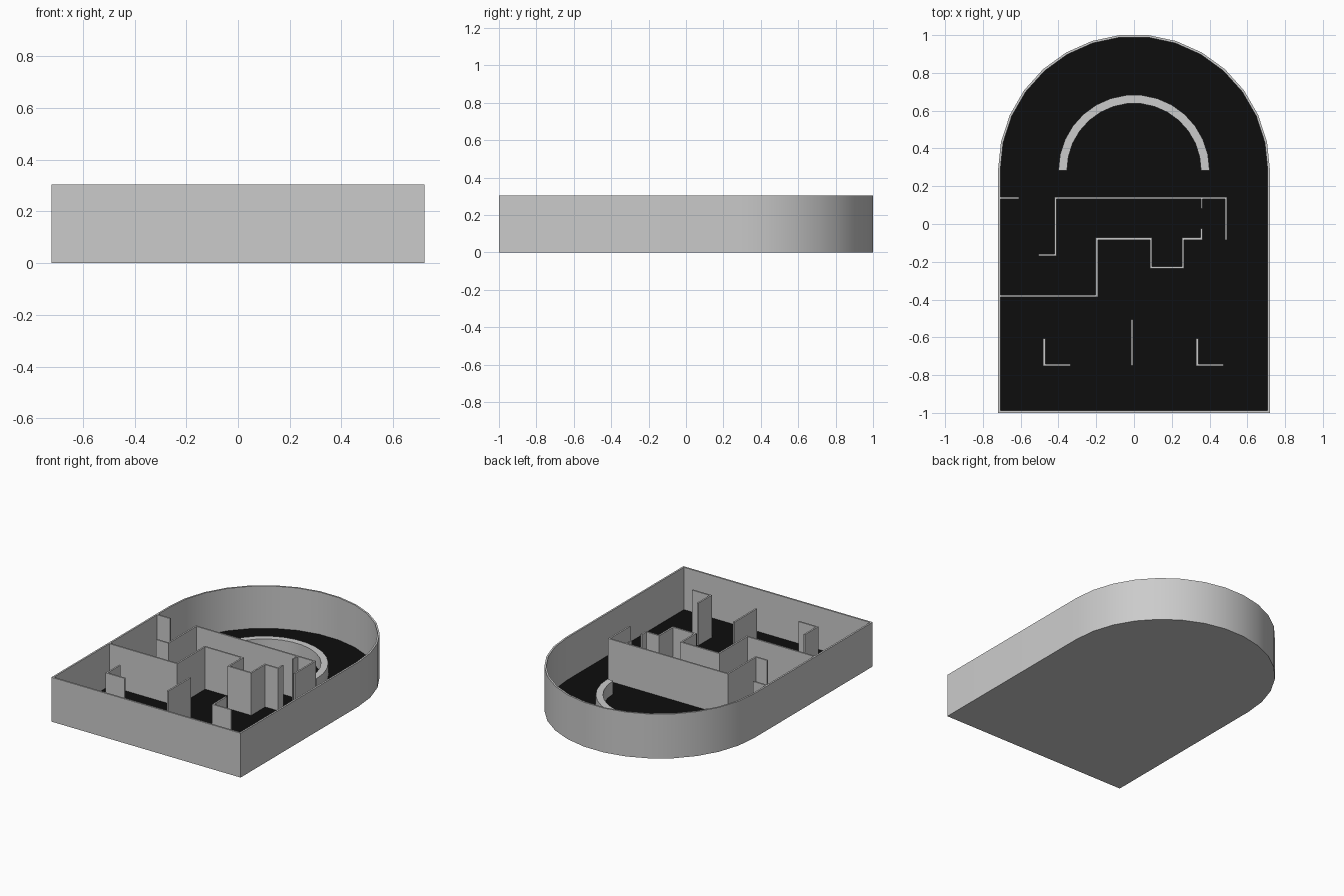
import bpy, bmesh, math
from mathutils import Vector

if "Cube" in bpy.data.objects:
    bpy.data.objects.remove(bpy.data.objects["Cube"])

HEIGHT = 0.305     # wall height
FLOOR = 0.014      # floor top
RIM = 0.012        # outer wall thickness
ARC_Y = 0.284      # centre of the round end
SEGS = 15          # sides per half circle


def loft(name, rings, smooth=False):
    """Skin a stack of (outline, z) rings and cap both ends."""
    bm = bmesh.new()
    loops = [[bm.verts.new((p[0], p[1], z)) for p in pts] for pts, z in rings]
    n = len(loops[0])
    for a, b in zip(loops, loops[1:]):
        for i in range(n):
            j = (i + 1) % n
            bm.faces.new((a[i], a[j], b[j], b[i]))
    bm.faces.new(loops[0][::-1])
    bm.faces.new(loops[-1])
    bmesh.ops.recalc_face_normals(bm, faces=bm.faces)
    mesh = bpy.data.meshes.new(name)
    bm.to_mesh(mesh)
    bm.free()
    obj = bpy.data.objects.new(name, mesh)
    bpy.context.collection.objects.link(obj)
    if smooth:
        bpy.ops.object.select_all(action='DESELECT')
        obj.select_set(True)
        bpy.context.view_layer.objects.active = obj
        bpy.ops.object.shade_smooth_by_angle(angle=math.radians(30))
    return obj


def half_circle(r):
    return [(r * math.cos(math.pi * i / SEGS), ARC_Y + r * math.sin(math.pi * i / SEGS))
            for i in range(SEGS + 1)]


def arch(inset):
    r = 0.72 - inset
    return [(-r, -1 + inset), (r, -1 + inset)] + half_circle(r)


def wall(name, path, width=0.011):
    """Full-height wall of constant width with mitred corners."""
    pts = [Vector(p) for p in path]
    dirs = [(b - a).normalized() for a, b in zip(pts, pts[1:])]
    left, right = [], []
    for i, p in enumerate(pts):
        d0, d1 = dirs[max(i - 1, 0)], dirs[min(i, len(dirs) - 1)]
        n0, n1 = Vector((-d0.y, d0.x)), Vector((-d1.y, d1.x))
        off = (n0 + n1) / (1 + n0.dot(n1)) * width / 2
        left.append(p + off)
        right.append(p - off)
    outline = left + right[::-1]
    return loft(name, [(outline, FLOOR), (outline, HEIGHT)])


# Outer tray: bottom, outer wall, rim and inner wall in one shell
loft("outer_shell", [(arch(0), 0), (arch(0), HEIGHT),
                     (arch(RIM), HEIGHT), (arch(RIM), 0.008)], smooth=True)

# Dark floor
floor = loft("floor", [(arch(RIM), 0.008), (arch(RIM), FLOOR)])
black = bpy.data.materials.new("black")
black.diffuse_color = (0.004, 0.004, 0.004, 1)
black.use_nodes = True
black.node_tree.nodes["Principled BSDF"].inputs["Base Color"].default_value = black.diffuse_color
floor.data.materials.append(black)

# Low curved bench in the round end
bench = half_circle(0.40) + half_circle(0.355)[::-1]
loft("curved_bench", [(bench, FLOOR), (bench, 0.105)], smooth=True)

# Partition walls
wall("left_stub_wall", [(-0.712, 0.138), (-0.61, 0.138)])
wall("cross_wall", [(-0.505, -0.165), (-0.415, -0.165), (-0.415, 0.138),
                    (0.488, 0.138), (0.488, -0.085)])
wall("door_stub_wall", [(0.358, 0.134), (0.358, 0.082)], 0.009)
wall("stepped_wall", [(0.358, -0.025), (0.358, -0.078), (0.26, -0.078), (0.26, -0.23),
                      (0.09, -0.23), (0.09, -0.078), (-0.197, -0.078),
                      (-0.197, -0.382), (-0.712, -0.382)])
wall("centre_screen", [(-0.01, -0.75), (-0.01, -0.505)])
for side, x in (("left", -0.475), ("right", 0.335)):
    wall(side + "_corner_screen", [(x, -0.605), (x, -0.747), (x + 0.14, -0.747)])
